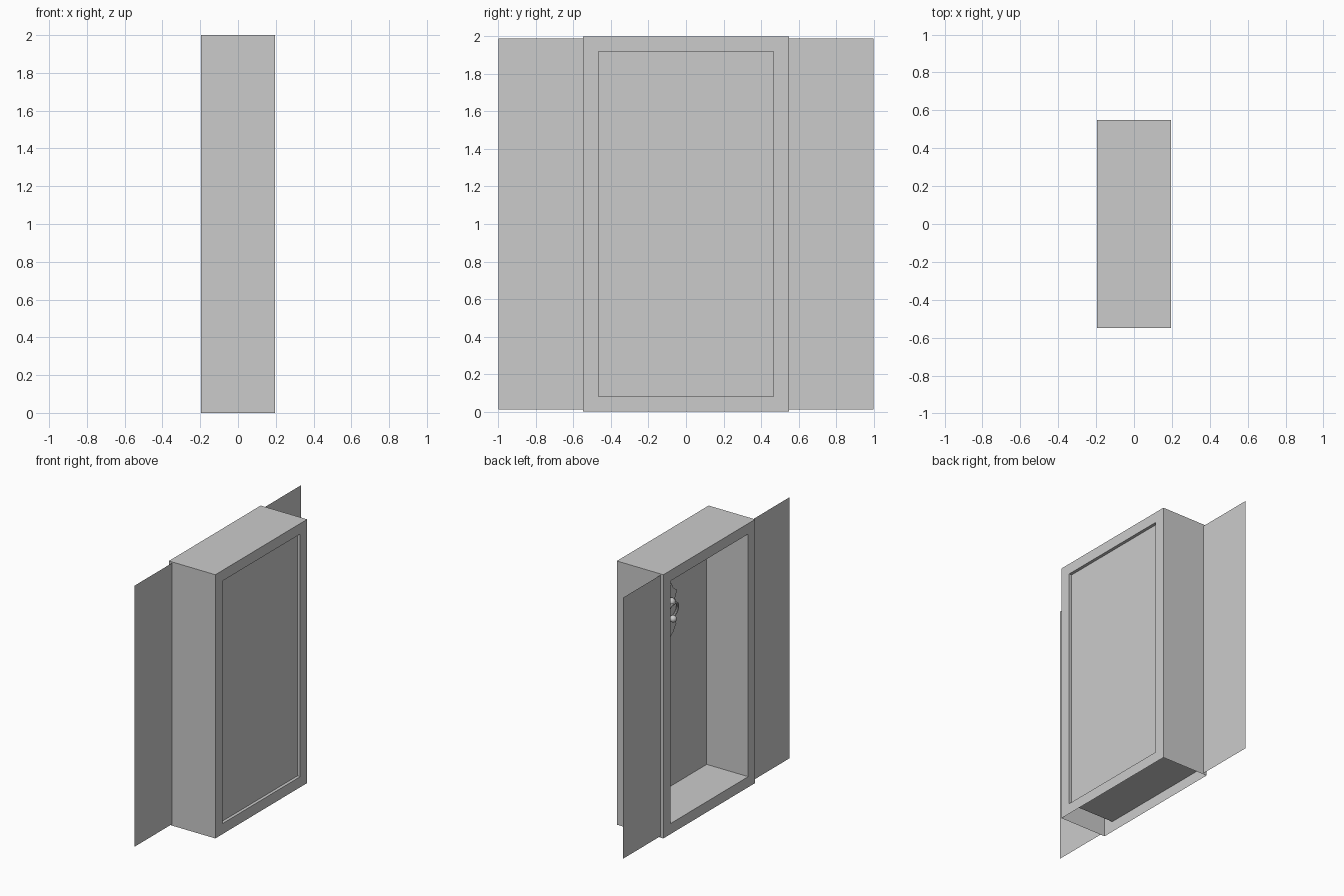
import bpy, bmesh, math
from mathutils import Vector

if "Cube" in bpy.data.objects:
    bpy.data.objects.remove(bpy.data.objects["Cube"])

HX, HY, OY, Z0, Z1 = 0.195, 0.55, 0.467, 0.08, 1.92
DOOR_X = 0.153


def to_object(name, bm):
    mesh = bpy.data.meshes.new(name)
    bm.to_mesh(mesh)
    bm.free()
    ob = bpy.data.objects.new(name, mesh)
    bpy.context.collection.objects.link(ob)
    return ob


def smooth(ob):
    bpy.ops.object.select_all(action='DESELECT')
    ob.select_set(True)
    bpy.context.view_layer.objects.active = ob
    bpy.ops.object.shade_smooth_by_angle(angle=math.radians(40))


# Door surround: rectangular rings from the back recess, around the outside, into the tunnel
def surround():
    bm = bmesh.new()
    rings = [(0.172, OY, Z0, Z1), (HX, OY, Z0, Z1), (HX, HY, 0, 2),
             (-HX, HY, 0, 2), (-HX, OY, Z0, Z1), (DOOR_X, OY, Z0, Z1)]
    loops = [[bm.verts.new((x, y, z)) for y, z in ((h, a), (-h, a), (-h, b), (h, b))]
             for x, h, a, b in rings]
    for k in range(len(loops) - 1):
        for i in range(4):
            if k == 2 and i == 0:      # underside of the box is open
                continue
            j = (i + 1) % 4
            bm.faces.new((loops[k][i], loops[k][j], loops[k + 1][j], loops[k + 1][i]))
    bm.faces.new(loops[0])             # flat back panel
    bmesh.ops.recalc_face_normals(bm, faces=bm.faces)
    return to_object("door_surround", bm)


# Door leaf: grid of faces with six sunken bevelled panels
def door():
    bm = bmesh.new()
    ys = [OY, 0.363, 0.137, -0.137, -0.363, -OY]
    zs = [Z0, 0.183, 0.872, 1.107, 1.342, 1.448, 1.82, Z1]
    grid = [[bm.verts.new((DOOR_X, y, z)) for y in ys] for z in zs]
    panels = []
    for r in range(len(zs) - 1):
        for c in range(len(ys) - 1):
            f = bm.faces.new((grid[r][c], grid[r][c + 1], grid[r + 1][c + 1], grid[r + 1][c]))
            if r % 2 and c % 2:
                panels.append(f)
    bmesh.ops.inset_individual(bm, faces=panels, thickness=0.03, depth=-0.015)
    return to_object("panelled_door", bm)


# Thin wall sheets on either side
def wall(name, side):
    bm = bmesh.new()
    pts = [(HY, 0.01), (1.0, 0.01), (1.0, 1.99), (HY, 1.99)]
    f = bm.faces.new([bm.verts.new((-0.17, side * y, z)) for y, z in pts])
    if f.normal.x > 0 or side > 0:
        f.normal_flip()
    return to_object(name, bm)


# Ornamental knocker plate, mirrored half outline with thickness
def plate():
    half = [(0, 1.21), (0.05, 1.25), (0.085, 1.30), (0.06, 1.36), (0.085, 1.43),
            (0.07, 1.50), (0.095, 1.55), (0.05, 1.58), (0.03, 1.62), (0, 1.60)]
    outline = half + [(-y, z) for y, z in half[-2:0:-1]]
    bm = bmesh.new()
    f = bm.faces.new([bm.verts.new((DOOR_X, y, z)) for y, z in outline])
    ext = bmesh.ops.extrude_face_region(bm, geom=[f])
    verts = [v for v in ext["geom"] if isinstance(v, bmesh.types.BMVert)]
    bmesh.ops.translate(bm, verts=verts, vec=(-0.012, 0, 0))
    bmesh.ops.recalc_face_normals(bm, faces=bm.faces)
    return to_object("knocker_plate", bm)


# Hanging knocker ring with boss and striker
def knocker():
    bpy.ops.mesh.primitive_torus_add(major_segments=24, minor_segments=8,
                                     major_radius=0.06, minor_radius=0.01,
                                     location=(DOOR_X - 0.04, 0, 1.435),
                                     rotation=(0, math.radians(80), 0))
    ring = bpy.context.object
    ring.name = "knocker_ring"
    smooth(ring)
    for name, x, z, r in (("knocker_boss", 0.03, 1.50, 0.03),
                          ("knocker_striker", 0.045, 1.375, 0.026)):
        bpy.ops.mesh.primitive_uv_sphere_add(segments=16, ring_count=8, radius=r,
                                             location=(DOOR_X - x, 0, z))
        bpy.context.object.name = name
        smooth(bpy.context.object)


surround()
door()
wall("wall_left", 1)
wall("wall_right", -1)
plate()
knocker()
